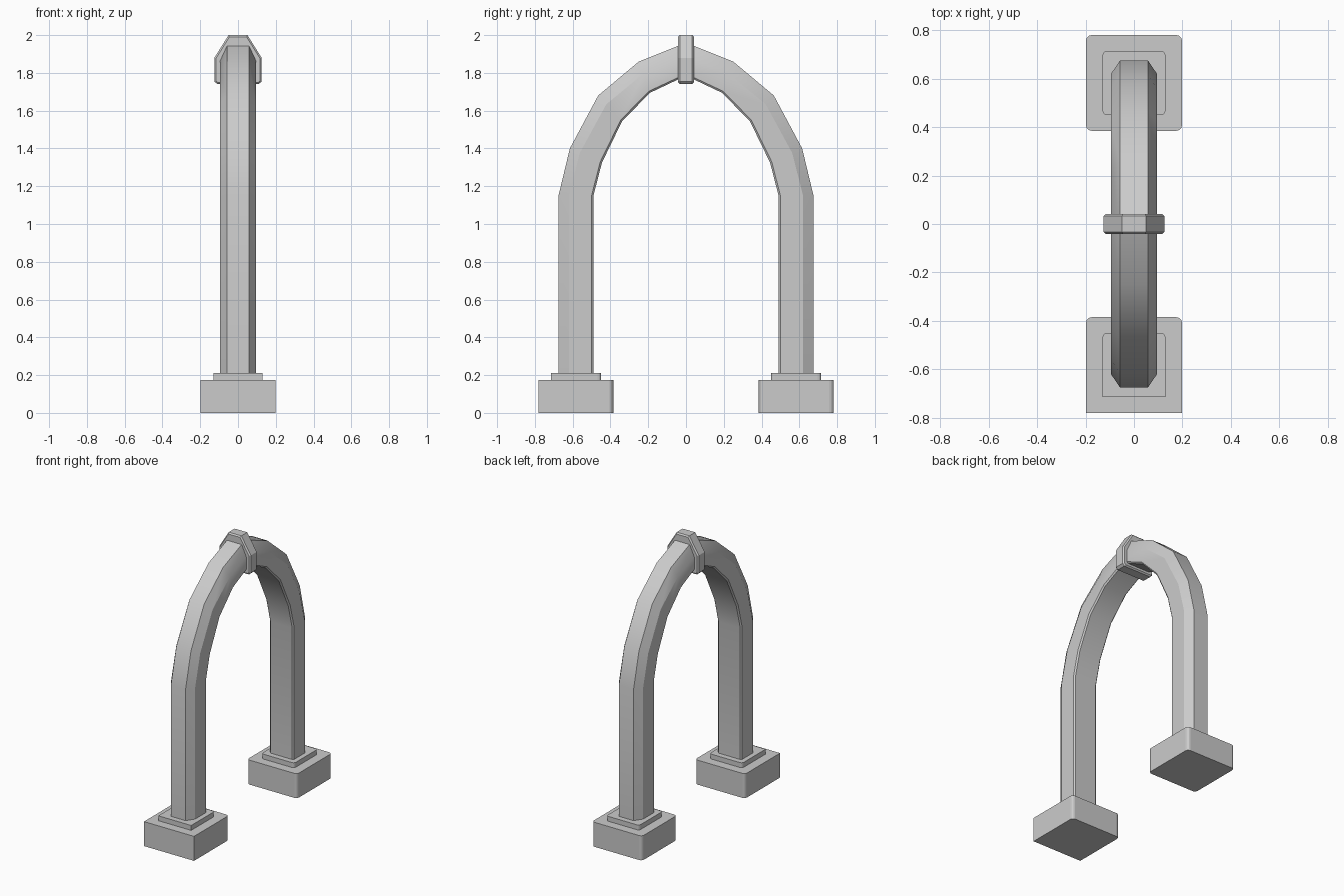
import bpy, bmesh
from mathutils import Vector

if "Cube" in bpy.data.objects:
    bpy.data.objects.remove(bpy.data.objects["Cube"])


def finish(name, bm, smooth=False):
    bmesh.ops.recalc_face_normals(bm, faces=bm.faces[:])
    me = bpy.data.meshes.new(name)
    bm.to_mesh(me)
    bm.free()
    ob = bpy.data.objects.new(name, me)
    bpy.context.collection.objects.link(ob)
    if smooth:
        bpy.ops.object.select_all(action='DESELECT')
        bpy.context.view_layer.objects.active = ob
        ob.select_set(True)
        bpy.ops.object.shade_smooth_by_angle(angle=0.52)
    return ob


def block(name, x, y0, y1, z0, z1, bevel, inner_only):
    """Box with rounded upright edges, optionally only those facing the opening."""
    bm = bmesh.new()
    bmesh.ops.create_cube(bm, size=1)
    for v in bm.verts:
        v.co = (v.co.x * 2 * x, y0 + (v.co.y + .5) * (y1 - y0), z0 + (v.co.z + .5) * (z1 - z0))
    inner = min(abs(y0), abs(y1))
    edges = [e for e in bm.edges
             if abs(e.verts[0].co.z - e.verts[1].co.z) > 1e-4
             and (not inner_only or abs(abs(e.verts[0].co.y) - inner) < 1e-4)]
    bmesh.ops.bevel(bm, geom=edges, offset=bevel, segments=3, profile=.5, affect='EDGES')
    return finish(name, bm)


# Plinths: wide foot with a smaller step on top
for side, label in ((-1, "front"), (1, "back")):
    for part, x, a, b, z0, z1, bev in (("plinth", .198, .385, .78, 0, .175, .022),
                                       ("plinth_step", .13, .45, .715, .175, .21, .018)):
        y0, y1 = sorted((side * a, side * b))
        block(f"{label}_{part}", x, y0, y1, z0, z1, bev, side < 0)

# Arch: chamfered section swept through (outer point, inner point, chamfer depth)
half = [((.675, .19), (.49, .19), .055),
        ((.675, 1.15), (.49, 1.15), .055),
        ((.615, 1.40), (.445, 1.325), .058),
        ((.465, 1.68), (.338, 1.545), .063),
        ((.25, 1.86), (.19, 1.695), .07),
        ((0, 1.96), (0, 1.785), .08)]
stations = half + [((-o[0], o[1]), (-i[0], i[1]), d) for o, i, d in half[-2::-1]]
bm = bmesh.new()
rings = []
for o, i, depth in stations:
    o, i = Vector((0, *o)), Vector((0, *i))
    step = (i - o).normalized()
    length = (i - o).length
    right = [(.058, 0), (.095, depth), (.095, length - .01), (.086, length)]
    section = right + [(-x, d) for x, d in reversed(right)]
    rings.append([bm.verts.new(o + step * d + Vector((x, 0, 0))) for x, d in section])
for r0, r1 in zip(rings, rings[1:]):
    for k in range(8):
        n = (k + 1) % 8
        bm.faces.new((r0[k], r0[n], r1[n], r1[k]))
bm.faces.new(rings[0])
bm.faces.new(rings[-1])
finish("arch", bm, smooth=True)

# Keystone band around the crown
outline = [(.05, 2.0), (.125, 1.88), (.125, 1.755), (.11, 1.74)]
outline += [(-x, z) for x, z in reversed(outline)]
bm = bmesh.new()
face = bm.faces.new([bm.verts.new((x, -.042, z)) for x, z in outline])
ext = bmesh.ops.extrude_face_region(bm, geom=[face])
bmesh.ops.translate(bm, vec=(0, .084, 0),
                    verts=[g for g in ext["geom"] if isinstance(g, bmesh.types.BMVert)])
rims = [e for e in bm.edges if abs(e.verts[0].co.y - e.verts[1].co.y) < 1e-4]
bmesh.ops.bevel(bm, geom=rims, offset=.009, segments=1, affect='EDGES')
finish("keystone_band", bm)
